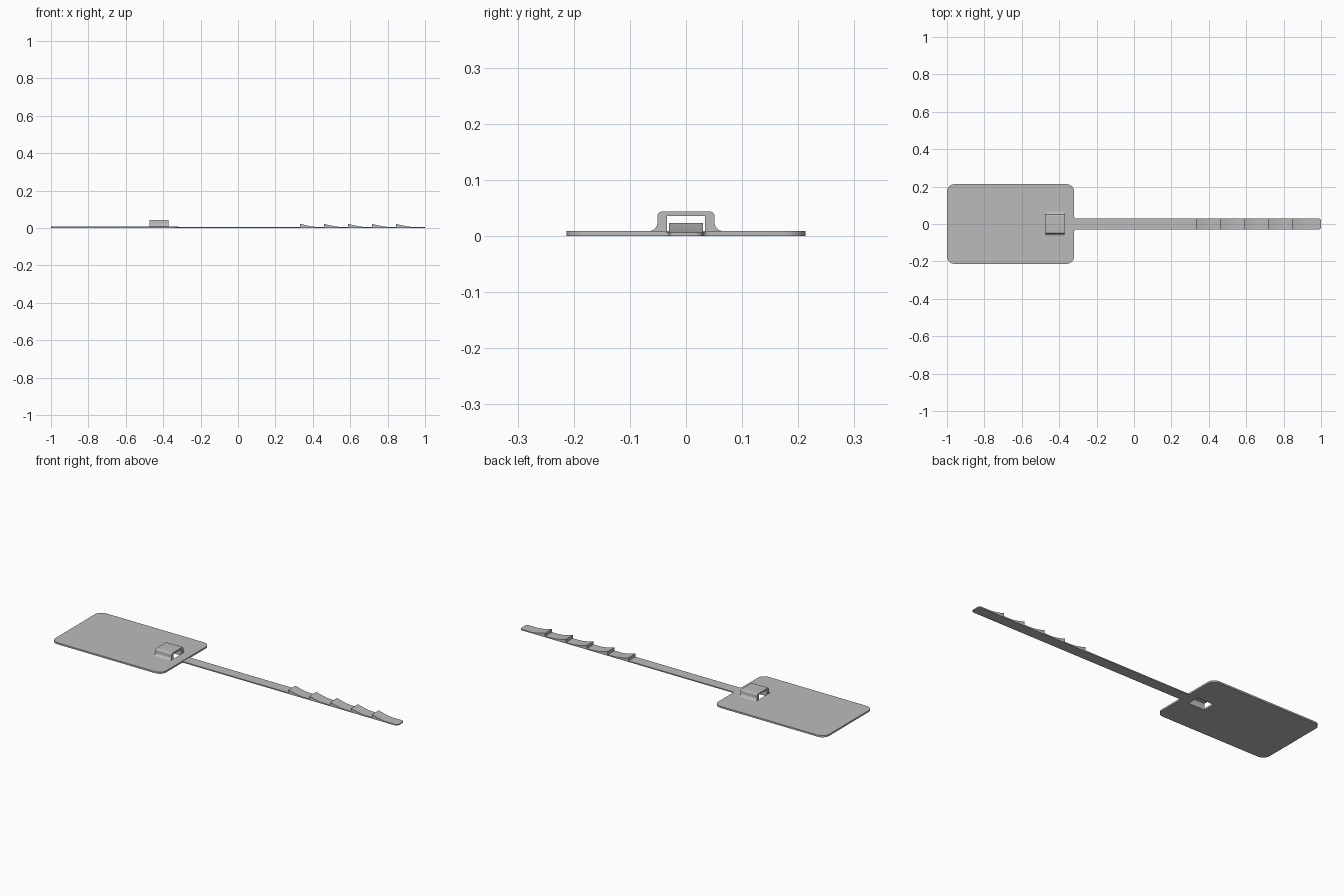
import bpy, bmesh, math
from mathutils import Vector

cube = bpy.data.objects.get("Cube")
if cube:
    bpy.data.objects.remove(cube, do_unlink=True)

grey = bpy.data.materials.new("light grey plastic")
grey.use_nodes = True
colour = (0.5, 0.5, 0.5, 1)
grey.diffuse_color = colour
grey.node_tree.nodes["Principled BSDF"].inputs["Base Color"].default_value = colour


def rounded(corners, steps=8):
    """Outline from (u, v, radius) right-angled corners."""
    pts = []
    for i, (u, v, r) in enumerate(corners):
        p = Vector((u, v))
        if r == 0:
            pts.append(p)
            continue
        a = (Vector(corners[i - 1][:2]) - p).normalized()
        b = (Vector(corners[(i + 1) % len(corners)][:2]) - p).normalized()
        for k in range(steps + 1):
            t = math.pi / 2 * k / steps
            pts.append(p + r * (a + b) - r * (b * math.cos(t) + a * math.sin(t)))
    return pts


def prism(name, loops, place, push):
    """Fill outlines (later ones are holes), placed in space, and extrude."""
    bm = bmesh.new()
    for loop in loops:
        verts = [bm.verts.new(place(*p)) for p in loop]
        for i, v in enumerate(verts):
            bm.edges.new((verts[i - 1], v))
    bmesh.ops.remove_doubles(bm, verts=bm.verts[:], dist=1e-5)
    bmesh.ops.triangle_fill(bm, edges=bm.edges[:], use_beauty=True)
    out = bmesh.ops.extrude_face_region(bm, geom=bm.faces[:])
    moved = [g for g in out["geom"] if isinstance(g, bmesh.types.BMVert)]
    bmesh.ops.translate(bm, verts=moved, vec=push)
    bmesh.ops.recalc_face_normals(bm, faces=bm.faces[:])
    mesh = bpy.data.meshes.new(name)
    bm.to_mesh(mesh)
    bm.free()
    mesh.materials.append(grey)
    obj = bpy.data.objects.new(name, mesh)
    bpy.context.collection.objects.link(obj)
    bpy.ops.object.select_all(action="DESELECT")
    obj.select_set(True)
    bpy.context.view_layer.objects.active = obj
    bpy.ops.object.shade_smooth_by_angle(angle=math.radians(30))
    return obj


def rectangle(x0, x1, half, r):
    return rounded([(x0, -half, r), (x1, -half, r), (x1, half, r), (x0, half, r)])


def flat(x, y):
    return (x, y, 0)


PLATE_END, PLATE_T, STRAP_T, STRAP_HALF = -0.32, 0.009, 0.006, 0.03
LOOP_X0, LOOP_X1, SLOT_HALF = -0.473, -0.372, 0.034

# Label plate with the slot under the buckle
prism("label_plate",
      [rectangle(-1, PLATE_END, 0.213, 0.04),
       rectangle(LOOP_X0, LOOP_X1, SLOT_HALF, 0)],
      flat, (0, 0, PLATE_T))

# Strap, flared where it meets the plate and rounded at the tip
flare = 0.012
strap = [(PLATE_END, -STRAP_HALF - flare, 0), (PLATE_END, -STRAP_HALF, flare),
         (1, -STRAP_HALF, 0.014)]
strap += [(x, -y, r) for x, y, r in reversed(strap)]
prism("strap", [rounded(strap)], flat, (0, 0, STRAP_T))

# Buckle bridge with flared feet and an open tunnel
side = [(SLOT_HALF, PLATE_T, 0), (0.066, PLATE_T, 0), (0.051, PLATE_T, 0.015),
        (0.051, 0.0435, 0.008)]
bridge = side + [(-y, z, r) for y, z, r in reversed(side)]
bridge += [(-SLOT_HALF, 0.036, 0.002), (SLOT_HALF, 0.036, 0.002)]
prism("buckle", [rounded(bridge)], lambda y, z: (LOOP_X0, y, z),
      (LOOP_X1 - LOOP_X0, 0, 0))

# Ratchet teeth: steep towards the plate, hollow slope towards the tip
TOOTH_LEN, TOOTH_TOP = 0.09, 0.023
for n in range(5):
    x0 = 0.332 + 0.128 * n
    tooth = [(x0, 0.004), (x0 + TOOTH_LEN, 0.004)]
    for k in range(9):
        s = k / 8
        tooth.append((x0 + TOOTH_LEN * (1 - s),
                      STRAP_T + (TOOTH_TOP - STRAP_T) * s ** 1.6))
    prism(f"ratchet_tooth_{n + 1}", [tooth],
          lambda x, z: (x, -STRAP_HALF, z), (0, 2 * STRAP_HALF, 0))
